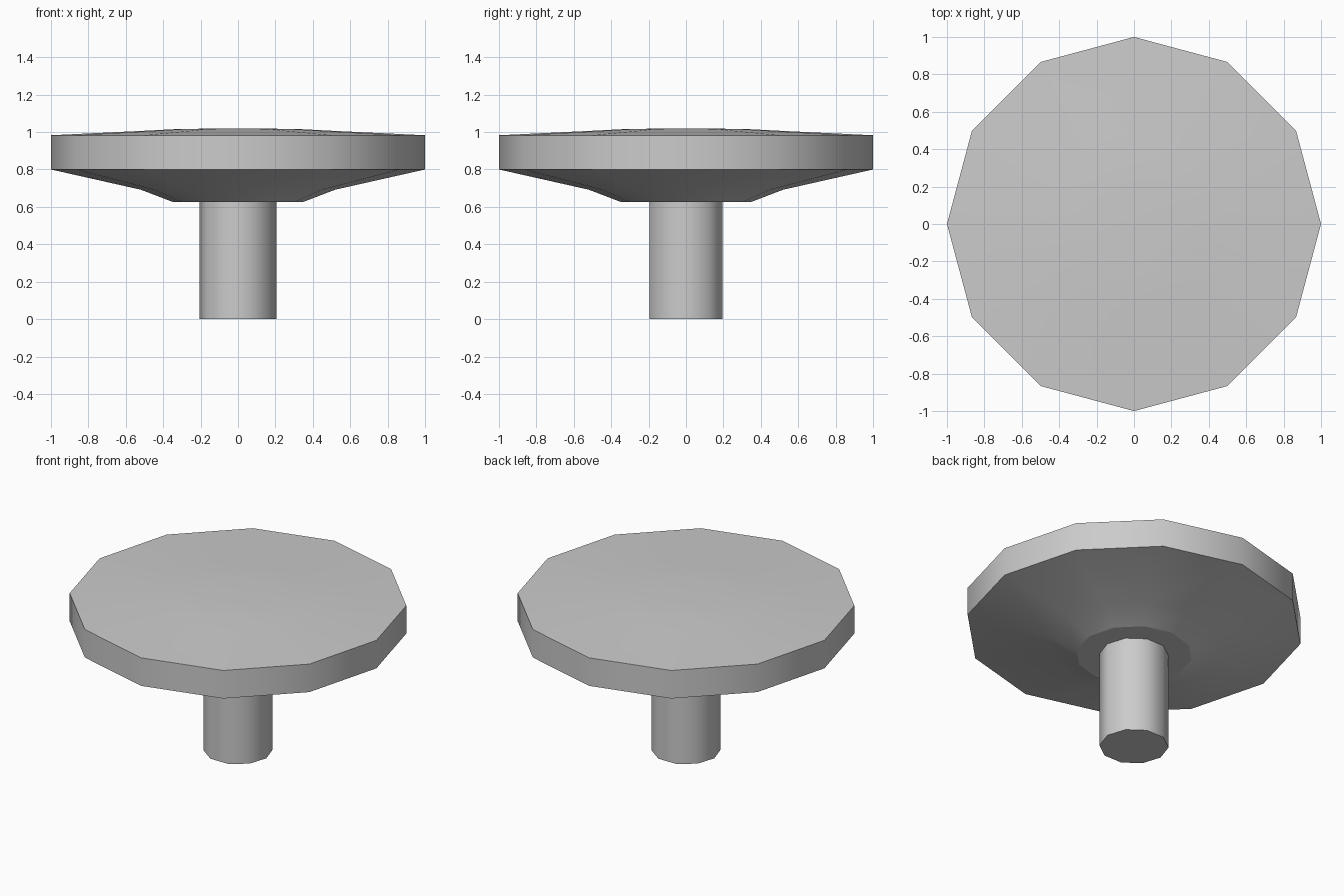
import bpy, bmesh, math

if "Cube" in bpy.data.objects:
    bpy.data.objects.remove(bpy.data.objects["Cube"])

grey = bpy.data.materials.new("light_grey")
grey.diffuse_color = (0.6, 0.6, 0.6, 1)
grey.use_nodes = True
grey.node_tree.nodes["Principled BSDF"].inputs["Base Color"].default_value = grey.diffuse_color


def lathe(name, sides, profile, sharp_rings):
    """Stack closed rings from (radius, height) pairs, bottom to top, and cap both ends."""
    bm = bmesh.new()
    rings = []
    for r, z in profile:
        rings.append([bm.verts.new((r * math.cos(math.tau * i / sides),
                                    r * math.sin(math.tau * i / sides), z))
                      for i in range(sides)])
    for low, high in zip(rings, rings[1:]):
        for i in range(sides):
            j = (i + 1) % sides
            bm.faces.new((low[i], low[j], high[j], high[i]))
    bm.faces.new(rings[0][::-1])
    bm.faces.new(rings[-1])
    for f in bm.faces:
        f.smooth = True
    # Crisp edges around the chosen rings
    for k in sharp_rings:
        for i in range(sides):
            bm.edges.get((rings[k][i], rings[k][(i + 1) % sides])).smooth = False
    mesh = bpy.data.meshes.new(name)
    bm.to_mesh(mesh)
    bm.free()
    mesh.materials.append(grey)
    obj = bpy.data.objects.new(name, mesh)
    bpy.context.collection.objects.link(obj)
    return obj


# Twelve-sided cap: tapered underside, upright rim, shallow domed top
lathe("cap", 12, [(0.345, 0.625), (0.52, 0.692), (1.0, 0.80), (1.0, 0.983),
                  (0.5, 1.007), (0.35, 1.015), (0.2, 1.018)], (0, 2, 3))

# Ten-sided stem, ending just inside the cap
lathe("stem", 10, [(0.205, 0.0), (0.205, 0.64)], (0, 1))
